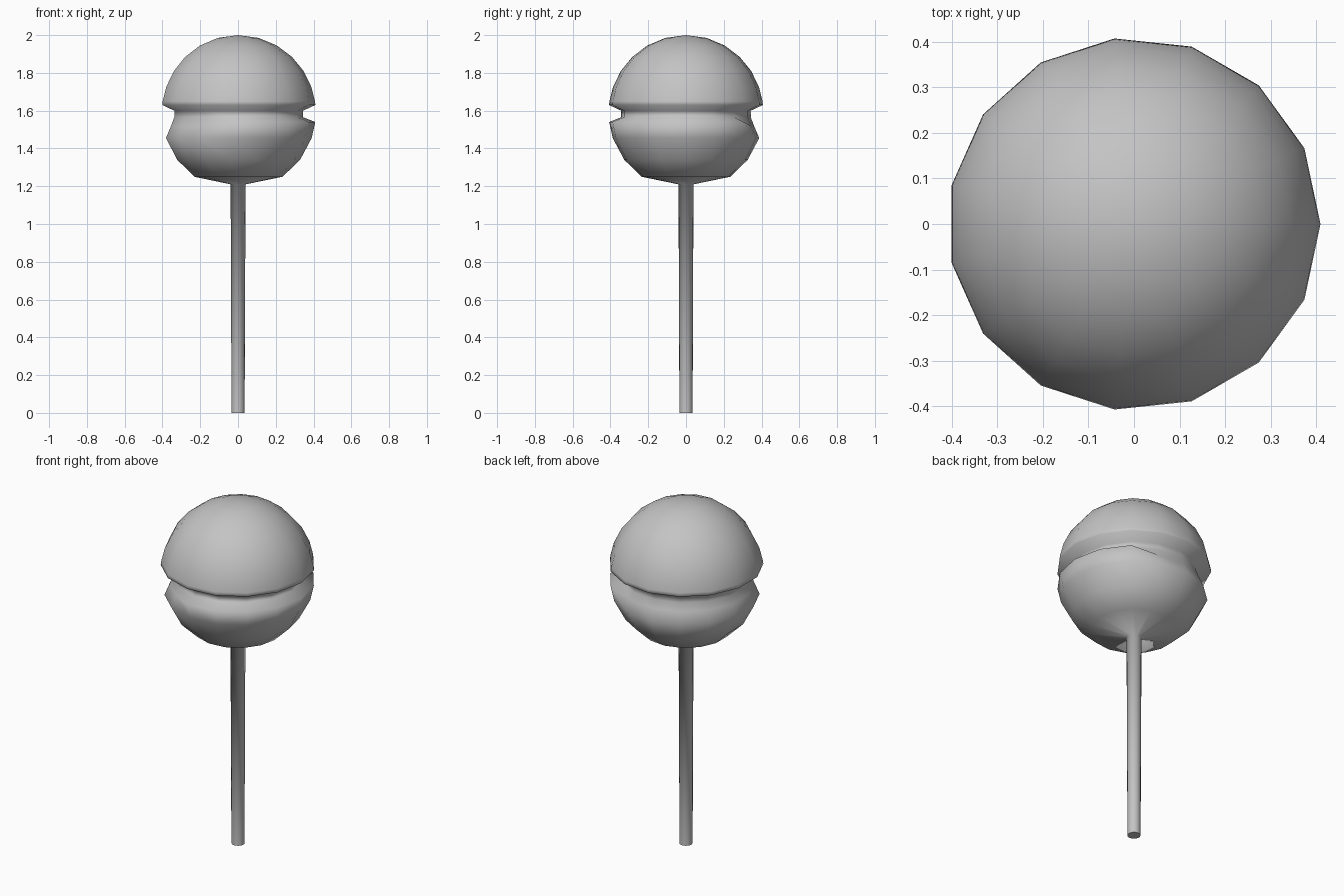
import bpy
import bmesh
from math import cos, sin, radians, sqrt

cube = bpy.data.objects.get("Cube")
if cube:
    bpy.data.objects.remove(cube, do_unlink=True)

SIDES = 15
RADIUS, CENTRE = 0.412, 1.588

# One plain grey for the whole model
grey = bpy.data.materials.new("plain_grey")
grey.use_nodes = True
colour = (0.55, 0.55, 0.55, 1)
grey.diffuse_color = colour
grey.node_tree.nodes["Principled BSDF"].inputs["Base Color"].default_value = colour


def on_ball(z):
    """Profile point on the ball at height z."""
    return sqrt(RADIUS ** 2 - (z - CENTRE) ** 2), z


# Profile from the top down: dome, groove, lower bowl, stick
dome = [on_ball(z) for z in (1.985, 1.945, 1.885, 1.81, 1.725, 1.65, 1.63)]
groove = [(0.345, 1.60), (0.345, 1.565)]
lower_lip = on_ball(1.54)
worn_lip = (0.362, 1.52)
bowl = [on_ball(z) for z in (1.455, 1.34, 1.25)]
stick = [(0.04, 1.21), (0.035, 0)]
profile = dome + groove + [lower_lip] + bowl + stick

bm = bmesh.new()
rings = []
for point in profile:
    ring = []
    for i in range(SIDES):
        degrees = i * 360 / SIDES
        r, z = point
        # The lower lip is cut back around one half
        if point == lower_lip and 60 < degrees < 250:
            r, z = worn_lip
        a = radians(degrees)
        ring.append(bm.verts.new((r * cos(a), r * sin(a), z)))
    rings.append(ring)

# Skin between neighbouring rings
for upper, lower in zip(rings, rings[1:]):
    for i in range(SIDES):
        j = (i + 1) % SIDES
        bm.faces.new((upper[i], lower[i], lower[j], upper[j]))

# Crown of the dome and end of the stick
crown = bm.verts.new((0, 0, 2))
for i in range(SIDES):
    bm.faces.new((crown, rings[0][i], rings[0][(i + 1) % SIDES]))
bm.faces.new(rings[-1])
bmesh.ops.recalc_face_normals(bm, faces=bm.faces)

mesh = bpy.data.meshes.new("grooved_ball_on_stick")
bm.to_mesh(mesh)
bm.free()
mesh.materials.append(grey)
body = bpy.data.objects.new("grooved_ball_on_stick", mesh)
bpy.context.collection.objects.link(body)

# Smooth everywhere except the flat stick end
bpy.ops.object.select_all(action="DESELECT")
body.select_set(True)
bpy.context.view_layer.objects.active = body
bpy.ops.object.shade_smooth_by_angle(angle=radians(86))
